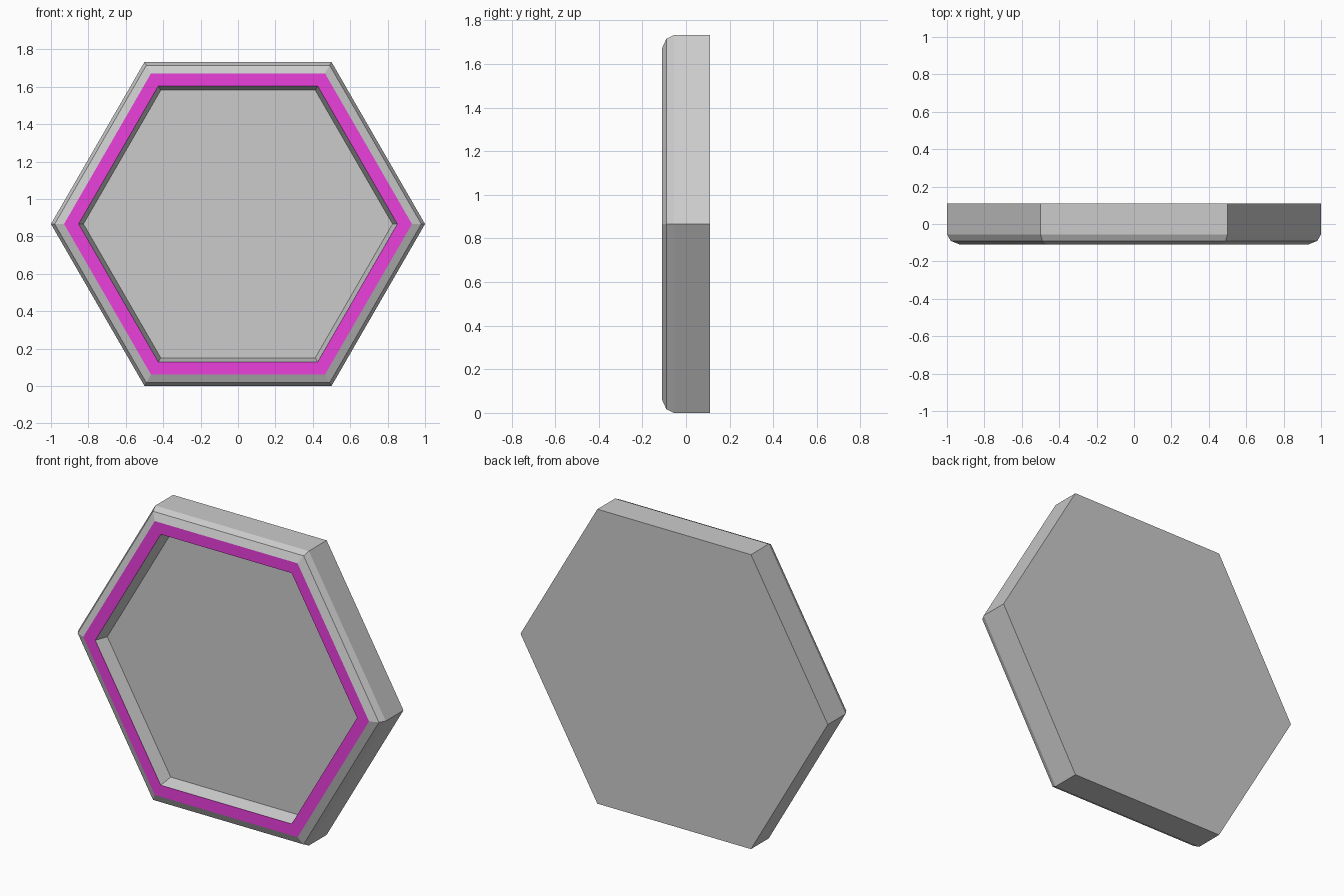
import bpy, bmesh
from math import cos, sin, pi

if "Cube" in bpy.data.objects:
    bpy.data.objects.remove(bpy.data.objects["Cube"])

CZ = sin(pi / 3)  # centre height: apothem of a hexagon with radius 1


def hex_loft(name, profile, cap=False):
    """Sweep (radius, y) profile points around a hexagon, optionally capping both ends."""
    bm = bmesh.new()
    rings = [[bm.verts.new((r * cos(i * pi / 3), y, CZ + r * sin(i * pi / 3)))
              for i in range(6)] for r, y in profile]
    for a, b in zip(rings, rings[1:]):
        for i in range(6):
            j = (i + 1) % 6
            bm.faces.new((a[i], a[j], b[j], b[i]))
    if cap:
        bm.faces.new(rings[0])
        bm.faces.new(rings[-1])
    else:  # close the section into a solid ring
        for i in range(6):
            j = (i + 1) % 6
            bm.faces.new((rings[-1][i], rings[-1][j], rings[0][j], rings[0][i]))
    bmesh.ops.recalc_face_normals(bm, faces=bm.faces)
    me = bpy.data.meshes.new(name)
    bm.to_mesh(me)
    bm.free()
    ob = bpy.data.objects.new(name, me)
    bpy.context.collection.objects.link(ob)
    return ob


# Tile body: back, side wall, two-step bevel, rim seat, recess wall and floor
body = hex_loft("hex_tile_body", [
    (1.0, 0.11), (1.0, -0.055), (0.98, -0.09), (0.93, -0.11),
    (0.93, -0.108), (0.852, -0.108), (0.826, -0.035)], cap=True)

# Coloured band inlaid flush in the rim
band = hex_loft("rim_band", [(0.93, -0.11), (0.852, -0.11), (0.852, -0.108), (0.93, -0.108)])
mat = bpy.data.materials.new("magenta")
mat.diffuse_color = (0.82, 0.05, 0.72, 1)
mat.use_nodes = True
mat.node_tree.nodes["Principled BSDF"].inputs["Base Color"].default_value = mat.diffuse_color
band.data.materials.append(mat)
